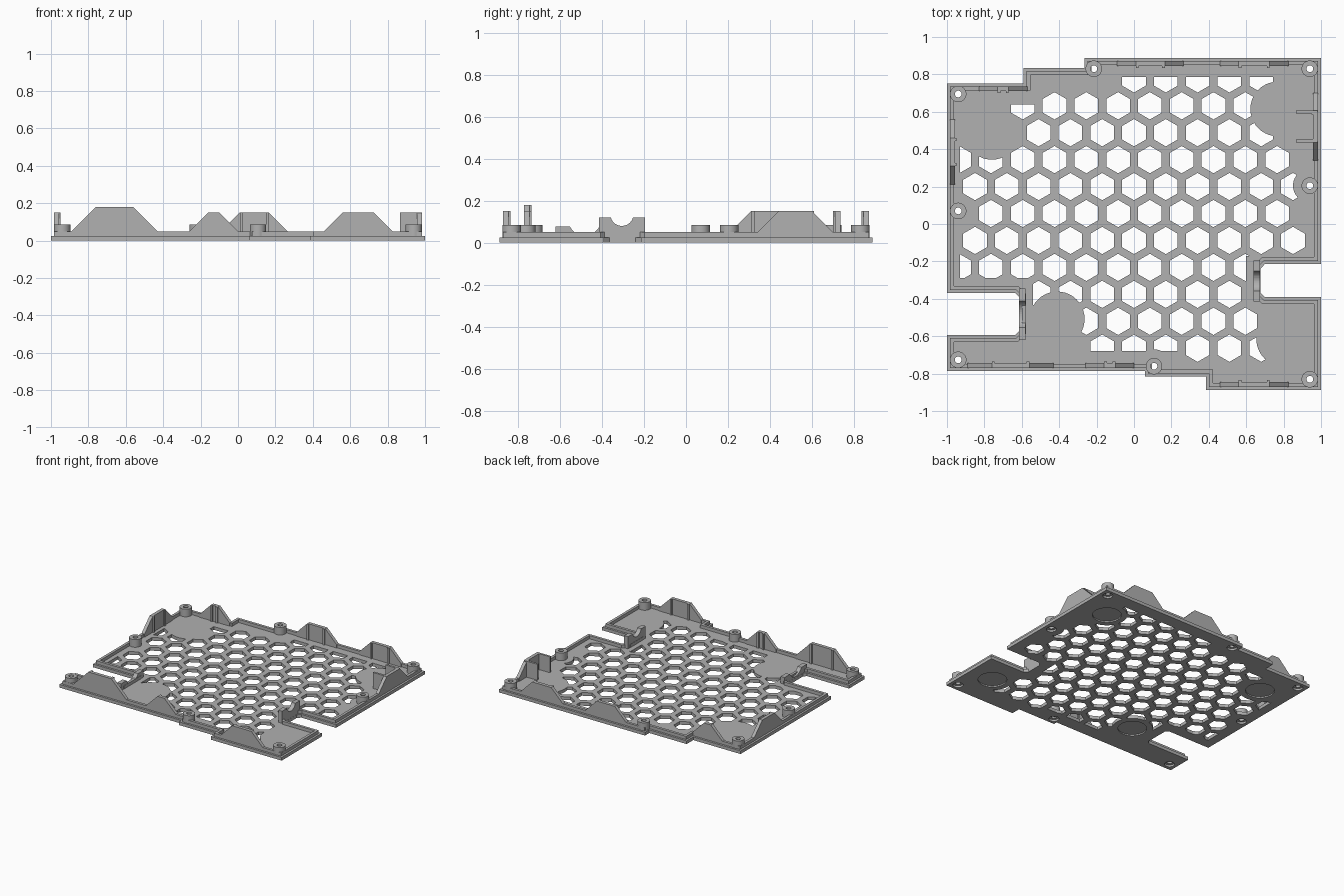
import bpy, bmesh, math
from mathutils import Vector

cube = bpy.data.objects.get("Cube")
if cube:
    bpy.data.objects.remove(cube, do_unlink=True)

grey = bpy.data.materials.new("plain_grey")
grey.use_nodes = True
GREY = (0.44, 0.44, 0.44, 1)
grey.diffuse_color = GREY
grey.node_tree.nodes["Principled BSDF"].inputs["Base Color"].default_value = GREY

FLOOR, RIM, TAB = 0.025, 0.05, 0.15


def make(name, bm):
    bmesh.ops.recalc_face_normals(bm, faces=bm.faces)
    me = bpy.data.meshes.new(name)
    bm.to_mesh(me)
    bm.free()
    me.materials.append(grey)
    ob = bpy.data.objects.new(name, me)
    bpy.context.collection.objects.link(ob)
    return ob


def add_prism(bm, pts, vec):
    """Extrude a closed loop of 3D points along a vector."""
    a = [bm.verts.new(p) for p in pts]
    b = [bm.verts.new(Vector(p) + Vector(vec)) for p in pts]
    bm.faces.new(a[::-1])
    bm.faces.new(b)
    n = len(a)
    for i in range(n):
        j = (i + 1) % n
        bm.faces.new((a[i], a[j], b[j], b[i]))


def prism(name, pts, vec):
    bm = bmesh.new()
    add_prism(bm, pts, vec)
    return make(name, bm)


def box(name, x0, x1, y0, y1, z0, z1):
    return prism(name, [(x0, y0, z0), (x1, y0, z0), (x1, y1, z0), (x0, y1, z0)], (0, 0, z1 - z0))


def circle(cx, cy, r, n, start=0.0):
    return [(cx + r * math.cos(start + i * math.tau / n),
             cy + r * math.sin(start + i * math.tau / n)) for i in range(n)]


def ring(name, outer, inner, z0, z1):
    """Band between two matching loops."""
    bm = bmesh.new()
    loops = [[bm.verts.new((x, y, z)) for x, y in lp]
             for lp, z in ((outer, z0), (outer, z1), (inner, z1), (inner, z0))]
    n = len(outer)
    for k in range(4):
        p, q = loops[k], loops[(k + 1) % 4]
        for i in range(n):
            j = (i + 1) % n
            bm.faces.new((p[i], p[j], q[j], q[i]))
    return make(name, bm)


def inset(loop, d):
    """Mitred inward offset of a counter-clockwise loop."""
    out = []
    for i, p in enumerate(loop):
        p = Vector(p)
        e1 = (p - Vector(loop[i - 1])).normalized()
        e2 = (Vector(loop[(i + 1) % len(loop)]) - p).normalized()
        n1, n2 = Vector((-e1.y, e1.x)), Vector((-e2.y, e2.x))
        out.append(tuple(p + (n1 + n2) * (d / (1 + n1.dot(n2)))))
    return out


def subtract(target, cutter):
    cutter.hide_render = True
    mod = target.modifiers.new("cut", 'BOOLEAN')
    mod.operation = 'DIFFERENCE'
    mod.solver = 'EXACT'
    mod.use_self = True
    mod.object = cutter
    bpy.context.view_layer.objects.active = target
    bpy.ops.object.modifier_apply(modifier=mod.name)
    bpy.data.objects.remove(cutter, do_unlink=True)


# Stepped outline with two cable notches, counter-clockwise
OUTLINE = [(-1, -0.786), (0.06, -0.786), (0.06, -0.815), (0.385, -0.815), (0.385, -0.887),
           (1, -0.887), (1, -0.39), (0.7, -0.39), (0.675, -0.365), (0.675, -0.24),
           (0.7, -0.214), (1, -0.214), (1, 0.887), (-0.265, 0.887), (-0.265, 0.834),
           (-0.59, 0.834), (-0.59, 0.752), (-1, 0.752), (-1, -0.369), (-0.635, -0.369),
           (-0.615, -0.389), (-0.615, -0.573), (-0.635, -0.593), (-1, -0.593)]
BOSSES = [(-0.94, 0.695), (-0.215, 0.83), (0.94, 0.83), (0.94, 0.205),
          (0.94, -0.83), (0.107, -0.76), (-0.94, -0.726), (-0.94, 0.07)]
FEET = [(0.768, 0.615), (0.8, -0.615), (-0.76, 0.49), (-0.41, -0.507)]

floor = prism("floor_plate", [(x, y, 0) for x, y in OUTLINE], (0, 0, FLOOR))

# Honeycomb vents: first and last hexagon centre in each row
ROWS = {4: (0, 0.68), 3: (-0.595, 0.595), 2: (-0.51, 0.68), 1: (-0.935, 0.765),
        0: (-0.85, 0.85), -1: (-0.765, 0.765), -2: (-0.85, 0.85), -3: (-0.935, 0.595),
        -4: (-0.51, 0.51), -5: (-0.255, 0.595), -6: (-0.17, 0.68)}
bm = bmesh.new()
for row, (first, last) in ROWS.items():
    for i in range(round((last - first) / 0.17) + 1):
        hexagon = circle(first + 0.17 * i, 0.2 + 0.144 * row, 0.073, 6, math.pi / 6)
        add_prism(bm, [(x, y, -0.05) for x, y in hexagon], (0, 0, 0.15))
vents = make("vent_cutter", bm)

# Solid zones left free of vents
bm = bmesh.new()
for x0, x1, y0, y1 in [(-1.2, -0.93, -1, 1), (-1.1, 1.1, 0.785, 1.1), (-1.1, -0.5, 0.64, 1),
                       (-1.1, 0.25, -1, -0.68), (-1.1, -0.54, -0.7, -0.29),
                       (0.6, 1.1, -0.44, -0.17)]:
    add_prism(bm, [(x0, y0, -0.1), (x1, y0, -0.1), (x1, y1, -0.1), (x0, y1, -0.1)], (0, 0, 0.3))
for spots, r in ((FEET, 0.146), (BOSSES, 0.09)):
    for cx, cy in spots:
        add_prism(bm, [(x, y, -0.1) for x, y in circle(cx, cy, r, 40)], (0, 0, 0.3))
subtract(vents, make("solid_zone_cutter", bm))
subtract(floor, vents)

# Foot recesses, screw holes and counterbores under the floor
bm = bmesh.new()
for spots, r, top in ((FEET, 0.103, 0.01), (BOSSES, 0.036, 0.015), (BOSSES, 0.018, 0.1)):
    for cx, cy in spots:
        add_prism(bm, [(x, y, -0.02) for x, y in circle(cx, cy, r, 32)], (0, 0, top + 0.02))
subtract(floor, make("underside_cutter", bm))

# Raised lip and screw bosses
ring("perimeter_lip", inset(OUTLINE, 0.016), inset(OUTLINE, 0.037), FLOOR, RIM)
for i, (cx, cy) in enumerate(BOSSES):
    ob = ring(f"screw_boss_{i + 1}", circle(cx, cy, 0.044, 32), circle(cx, cy, 0.018, 32), FLOOR, 0.085)
    bpy.ops.object.select_all(action='DESELECT')
    ob.select_set(True)
    bpy.context.view_layer.objects.active = ob
    bpy.ops.object.shade_smooth_by_angle(angle=math.radians(35))


def tab(name, axis, edge, a, b, height=TAB):
    """Sloped tab standing on the lip; edge is the outline coordinate it follows."""
    s = 1 if edge > 0 else -1
    rise = height - RIM
    prof = [(a, FLOOR), (b, FLOOR), (b, RIM), (b - rise, height), (a + rise, height), (a, RIM)]
    outer = edge - s * 0.016
    if axis == 'x':
        prism(name, [(u, outer, z) for u, z in prof], (0, -s * 0.026, 0))
    else:
        prism(name, [(outer, u, z) for u, z in prof], (-s * 0.026, 0, 0))
    # two slim ribs on the inner face
    inner = sorted((outer - s * 0.024, outer - s * 0.036))
    for k, u in enumerate((a + rise, b - rise - 0.015)):
        span = (u, u + 0.015)
        rect = (*span, *inner) if axis == 'x' else (*inner, *span)
        box(f"{name}_rib_{k + 1}", *rect, FLOOR, height)


tab("front_right_tab", 'x', -0.786, -0.89, -0.43, 0.18)
tab("front_middle_tab", 'x', -0.786, -0.26, 0.0)
tab("front_left_tab", 'x', -0.887, 0.46, 0.825)
tab("back_right_tab", 'x', 0.752, -0.83, -0.57)
tab("back_middle_tab", 'x', 0.887, -0.09, 0.265)
tab("back_left_tab", 'x', 0.887, 0.46, 0.825)
tab("right_side_tab", 'y', -1, 0.21, 0.56)
tab("left_side_tab", 'y', 1, 0.34, 0.70)

# Bracket plates behind the left side tab
for name, y in (("bracket_plate_back", 0.592), ("bracket_plate_front", 0.437)):
    box(name, 0.865, 0.98, y, y + 0.016, FLOOR, TAB)


def saddle(name, x0, x1, y0, y1, height, r, cz):
    """Wall closing a cable notch, with a round dip in its top."""
    mid = (y0 + y1) / 2
    t0 = math.asin((cz - height) / r) if cz > height else 0
    dip = [(mid + r * math.cos(t), cz - r * math.sin(t))
           for t in (t0 + (math.pi - 2 * t0) * i / 16 for i in range(17))]
    prof = [(y0, 0.001), (y1, 0.001), (y1, height)] + dip + [(y0, height)]
    prism(name, [(x0, y, z) for y, z in prof], (x1 - x0, 0, 0))


saddle("left_cable_saddle", 0.64, 0.674, -0.415, -0.195, 0.12, 0.055, 0.135)
saddle("right_cable_saddle", -0.614, -0.58, -0.62, -0.345, 0.078, 0.08, 0.115)
